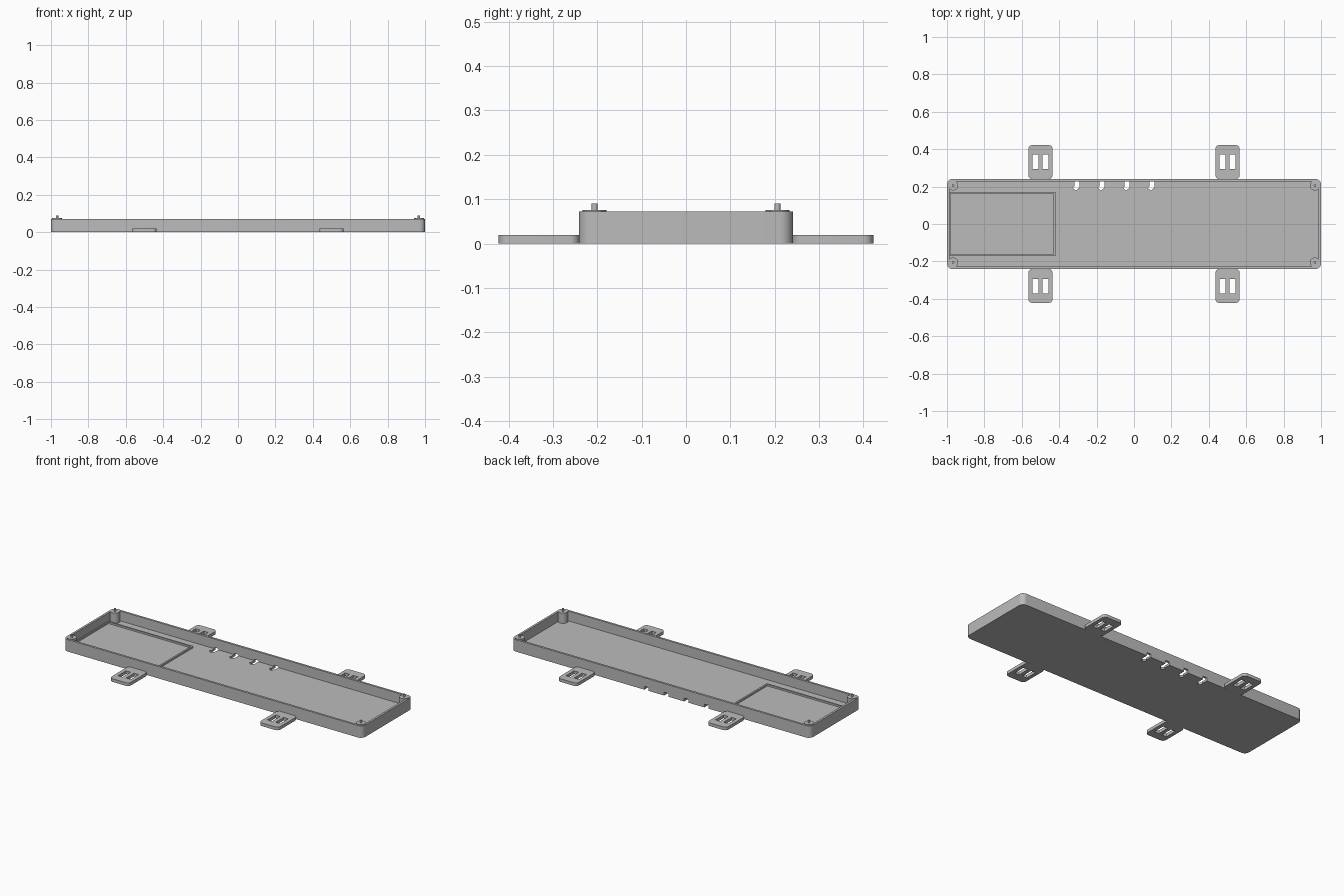
import bpy, bmesh
from math import cos, sin, pi

if "Cube" in bpy.data.objects:
    bpy.data.objects.remove(bpy.data.objects["Cube"])

grey = bpy.data.materials.new("plain grey")
grey.use_nodes = True
colour = (0.5, 0.5, 0.5, 1)
grey.diffuse_color = colour
grey.node_tree.nodes["Principled BSDF"].inputs["Base Color"].default_value = colour

LENGTH, WIDTH, HEIGHT = 2.0, 0.482, 0.072
WALL, FLOOR = 0.013, 0.013


def prism(name, points, z0, z1):
    """Extrude a flat outline between two heights."""
    bm = bmesh.new()
    face = bm.faces.new([bm.verts.new((x, y, z0)) for x, y in points])
    top = bmesh.ops.extrude_face_region(bm, geom=[face])["geom"]
    for v in top:
        if isinstance(v, bmesh.types.BMVert):
            v.co.z = z1
    bmesh.ops.recalc_face_normals(bm, faces=bm.faces)
    mesh = bpy.data.meshes.new(name)
    bm.to_mesh(mesh)
    bm.free()
    mesh.materials.append(grey)
    obj = bpy.data.objects.new(name, mesh)
    bpy.context.collection.objects.link(obj)
    return obj


def rounded(cx, cy, w, h, r, n=8):
    """Outline of a rectangle with round corners."""
    pts = []
    for k, (sx, sy) in enumerate([(1, 1), (-1, 1), (-1, -1), (1, -1)]):
        for i in range(n + 1):
            a = (k + i / n) * pi / 2
            pts.append((cx + sx * (w / 2 - r) + r * cos(a),
                        cy + sy * (h / 2 - r) + r * sin(a)))
    return pts


def rect(x0, x1, y0, y1):
    return [(x0, y0), (x1, y0), (x1, y1), (x0, y1)]


def circle(cx, cy, r, n=32):
    return [(cx + r * cos(2 * pi * i / n), cy + r * sin(2 * pi * i / n)) for i in range(n)]


def cut(obj, cutter):
    mod = obj.modifiers.new("cut", "BOOLEAN")
    mod.operation = "DIFFERENCE"
    mod.solver = "EXACT"
    mod.object = cutter
    bpy.context.view_layer.objects.active = obj
    bpy.ops.object.modifier_apply(modifier=mod.name)
    bpy.data.objects.remove(cutter)


def smooth(obj):
    bpy.ops.object.select_all(action="DESELECT")
    obj.select_set(True)
    bpy.context.view_layer.objects.active = obj
    bpy.ops.object.shade_smooth_by_angle(angle=0.6)


# Open tray with rounded corners
tray = prism("tray", rounded(0, 0, LENGTH, WIDTH, 0.03), 0, HEIGHT)
cut(tray, prism("cavity", rounded(0, 0, LENGTH - 2 * WALL, WIDTH - 2 * WALL, 0.018), FLOOR, 0.2))

# Cable notches through the floor and foot of the back wall
for x in (-0.305, -0.171, -0.037, 0.096):
    outline = [(x - 0.014, 0.3), (x - 0.014, 0.2), (x - 0.022, 0.193), (x - 0.006, 0.178),
               (x + 0.014, 0.195), (x + 0.014, 0.3)]
    cut(tray, prism("notch", outline, -0.1, 0.02))
smooth(tray)

# Raised rib around the bay at one end
rib = prism("bay_rib", rect(-0.99, -0.42, -0.172, 0.172), FLOOR - 0.002, FLOOR + 0.01)
cut(rib, prism("bay", rect(-0.98, -0.43, -0.162, 0.162), 0, 0.2))

# Corner posts with locating pins
for sx in (-1, 1):
    for sy in (-1, 1):
        x, y = sx * 0.967, sy * 0.206
        smooth(prism("corner_post", circle(x, y, 0.027), FLOOR - 0.002, HEIGHT + 0.003))
        smooth(prism("locating_pin", circle(x, y, 0.0065, 20), HEIGHT, 0.09))

# Strap tabs, each with a pair of slots
for x in (-0.5, 0.5):
    for sy in (-1, 1):
        tab = prism("strap_tab", rounded(x, sy * 0.331, 0.13, 0.182, 0.022), 0, 0.019)
        for dx in (-0.027, 0.027):
            cut(tab, prism("slot", rounded(x + dx, sy * 0.333, 0.031, 0.076, 0.001, 2), -0.1, 0.1))
        smooth(tab)
